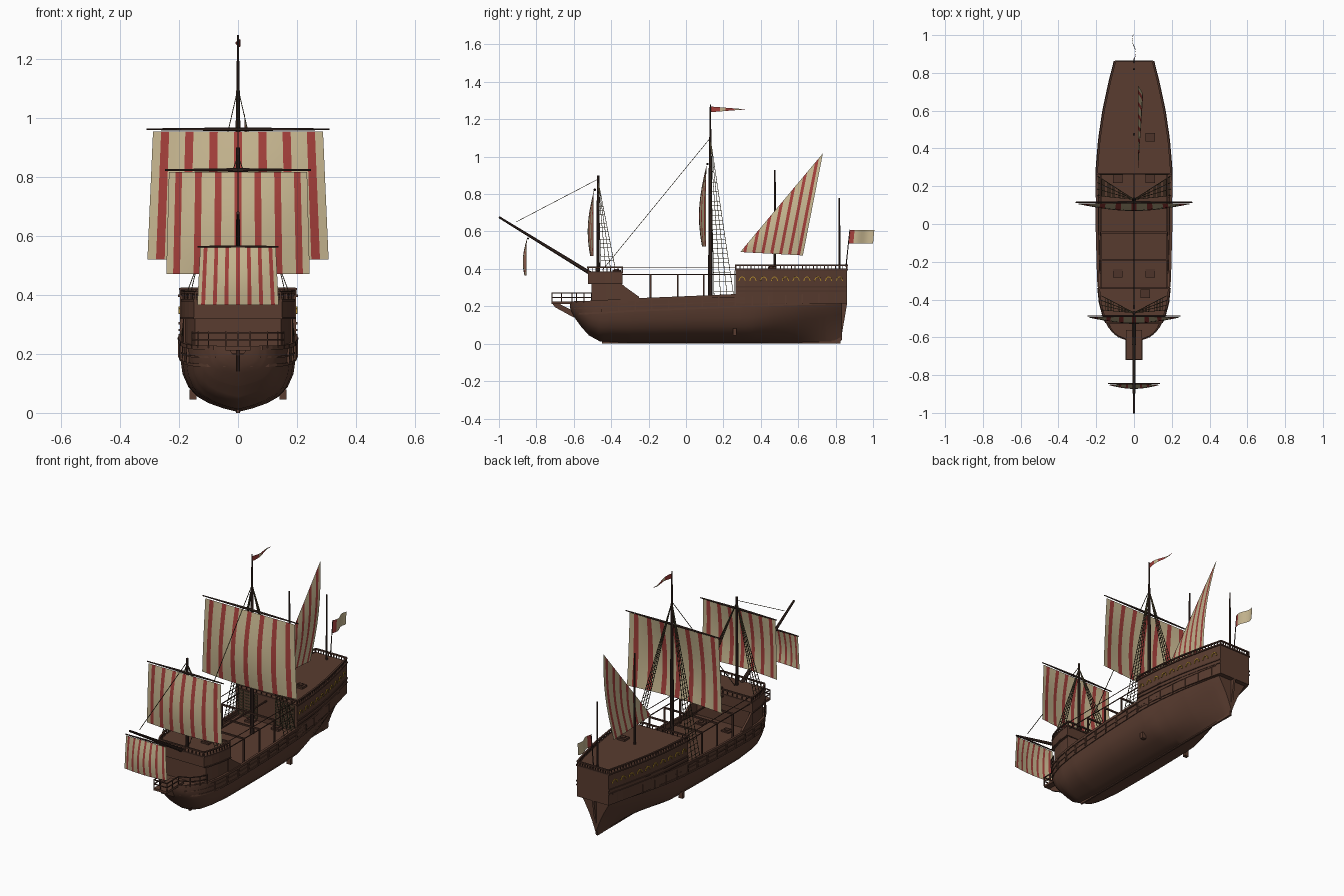
import bpy, bmesh, math
from mathutils import Vector

if "Cube" in bpy.data.objects:
    bpy.data.objects.remove(bpy.data.objects["Cube"])

def mat(name, *col):
    m = bpy.data.materials.new(name)
    m.diffuse_color = (*col, 1)
    m.use_nodes = True
    m.node_tree.nodes["Principled BSDF"].inputs["Base Color"].default_value = m.diffuse_color
    return m

WOOD = mat("brown_wood", 0.10, 0.045, 0.029)
TRIM = mat("trim_wood", 0.075, 0.034, 0.023)
DARK = mat("dark_wood", 0.045, 0.024, 0.018)
CREAM = mat("cream_canvas", 0.57, 0.47, 0.28)
RED = mat("red_canvas", 0.37, 0.05, 0.043)
GOLD = mat("gold_trim", 0.40, 0.23, 0.025)
ROPE = mat("olive_rope", 0.075, 0.06, 0.03)

# helpers
def lerp(tab, y, k=1):
    for a, b in zip(tab, tab[1:]):
        if y <= b[0]:
            return a[k] + (b[k] - a[k]) * max(0, (y - a[0]) / (b[0] - a[0]))
    return tab[-1][k]

def finish(bm, name, mats, smooth=False):
    bmesh.ops.recalc_face_normals(bm, faces=bm.faces[:])
    me = bpy.data.meshes.new(name)
    bm.to_mesh(me)
    bm.free()
    for m in mats:
        me.materials.append(m)
    ob = bpy.data.objects.new(name, me)
    bpy.context.collection.objects.link(ob)
    if smooth:
        bpy.ops.object.select_all(action='DESELECT')
        ob.select_set(True)
        bpy.context.view_layer.objects.active = ob
        bpy.ops.object.shade_smooth_by_angle(angle=math.radians(35))

def loft(bm, rings):
    vs = [[bm.verts.new(p) for p in r] for r in rings]
    n = len(vs[0])
    for a, b in zip(vs, vs[1:]):
        for i in range(n):
            bm.faces.new((a[i], a[(i + 1) % n], b[(i + 1) % n], b[i]))
    bm.faces.new(vs[0])
    bm.faces.new(vs[-1][::-1])

def bar(bm, a, b, r=0.004, r2=None, n=4):
    a, b = Vector(a), Vector(b)
    d = (b - a).normalized()
    u = d.cross(Vector((0, 0, 1)) if abs(d.z) < 0.9 else Vector((0, 1, 0))).normalized()
    v = d.cross(u)
    angs = [math.tau * (i + 0.5) / n for i in range(n)]
    loft(bm, [[p + (u * math.cos(t) + v * math.sin(t)) * q for t in angs]
              for p, q in ((a, r), (b, r if r2 is None else r2))])

def box(bm, x0, x1, y0, y1, z0, z1):
    loft(bm, [[(x0, y, z0), (x1, y, z0), (x1, y, z1), (x0, y, z1)] for y in (y0, y1)])

def steps(a, b, n):
    return [a + (b - a) * i / n for i in range(n + 1)]

# hull lines: half width, keel height and sheer height along the ship
WID = [(-.62, .025), (-.605, .07), (-.585, .10), (-.55, .13), (-.5, .155), (-.42, .177), (-.3, .19),
       (0, .198), (.3, .195), (.45, .182), (.6, .16), (.75, .128), (.86, .10)]
KEEL = [(-.62, .19), (-.60, .145), (-.56, .09), (-.52, .045), (-.46, .012), (-.3, .003), (.79, .003), (.835, .02)]
SHEER = [(-.62, .225), (-.5, .228), (-.3, .24), (0, .252), (.3, .265), (.86, .285)]
MID = [(0, 0), (.25, .05), (.5, .12), (.7, .21), (.85, .34), (.95, .52), (.99, .75), (1, 1)]
AFT = [(0, 0), (.1, .12), (.22, .25), (.38, .4), (.58, .55), (.8, .7), (.95, .85), (1, 1)]

def wide(y):
    return lerp(WID, y)

def section(y):
    w, k, s = wide(y), lerp(KEEL, y), lerp(SHEER, y)
    b = min(1, max(0, (y - .35) / .5))
    return [(w * (m[0] * (1 - b) + a[0] * b), k + (s - k) * (m[1] * (1 - b) + a[1] * b)) for m, a in zip(MID, AFT)]

def hull_x(y, z):
    return lerp([(p[1], p[0]) for p in section(y)], z)

def rail(bm, y0, y1, zf, h, t, off=0.0, n=24):
    """Strip along both sides: zf is a drop below the sheer (negative) or a height on the straight castle sides."""
    for s in (-1, 1):
        rings = []
        for y in steps(y0, y1, n):
            z = lerp(SHEER, y) + zf if zf < 0 else zf
            x = (hull_x(y, z) if zf < 0 else wide(y)) + off
            rings.append([(s * (x - t), y, z), (s * (x + t), y, z), (s * (x + t), y, z + h), (s * (x - t), y, z + h)])
        loft(bm, rings)

# hull with inset deck
bm = bmesh.new()
rings = []
for y in sorted(set(steps(-.62, .835, 48) + [p[0] for p in WID[:-1] + KEEL])):
    sec = section(y)
    w, z = sec[-1]
    half = sec[1:] + [(w * .95, z), (w * .94, z - .025)]
    rings.append([(0, y, sec[0][1])] + [(a, y, c) for a, c in half] + [(-a, y, c) for a, c in half[::-1]])
loft(bm, rings)
finish(bm, "hull", [WOOD], True)

# keel, rudder and bilge fins
bm = bmesh.new()
loft(bm, [[(x, .775, 0), (x, .825, .0), (x, .862, .22), (x, .83, .22)] for x in (-.006, .006)])
box(bm, -.005, .005, -.45, .79, 0, .012)
for s in (-1, 1):
    box(bm, s * .14, s * .165, .25, .27, .045, .08)
finish(bm, "keel_and_rudder", [WOOD])

# wales and ribs on the hull, shroud channels
bm = bmesh.new()
for drop, h, t in ((-.012, .014, .006), (-.07, .01, .005), (-.04, .006, .004)):
    rail(bm, -.6, .835, drop, h, t, n=50)
for s in (-1, 1):
    for y in steps(-.45, .8, 14):
        z = lerp(SHEER, y)
        x = hull_x(y, z - .03)
        box(bm, s * (x - .004), s * (x + .006), y - .004, y + .004, z - .065, z)
    box(bm, s * .18, s * .205, .14, .265, .248, .256)
finish(bm, "wales", [WOOD])

# aft castle
def block(bm, y0, y1, z0, z1, o, n):
    loft(bm, [[(-wide(y) - o, y, z0), (wide(y) + o, y, z0), (wide(y) + o, y, z1), (-wide(y) - o, y, z1)]
              for y in steps(y0, y1, n)])

bm = bmesh.new()
block(bm, .265, .862, .215, .40, .002, 12)
finish(bm, "aft_castle", [WOOD])

# forecastle with overhanging upper deck and sloped bulwarks
bm = bmesh.new()
block(bm, -.505, -.35, .2, .325, -.006, 4)
block(bm, -.525, -.34, .32, .385, .006, 4)
for s in (-1, 1):
    loft(bm, [[(s * (wide(y) - .012), y, .22), (s * wide(y), y, .22), (s * wide(y), y, z), (s * (wide(y) - .012), y, z)]
              for y, z in ((-.35, .325), (-.32, .30), (-.25, .25))])
finish(bm, "forecastle", [WOOD])

# castle rails, balusters and mouldings
bm = bmesh.new()
for y0, y1, z0, h in ((.265, .862, .40, .022), (-.525, -.34, .385, .026)):
    rail(bm, y0, y1, z0 + h - .006, .007, .005)
    rail(bm, y0, y1, z0 - .008, .009, .005, .003)
    for y in steps(y0 + .004, y1 - .004, round((y1 - y0) / .02)):
        for s in (-1, 1):
            bar(bm, (s * wide(y), y, z0), (s * wide(y), y, z0 + h), .003)
    for y in (y0, y1):
        w = wide(y)
        for z in (z0 + h - .006, z0 - .008):
            box(bm, -w, w, y - .004, y + .004, z, z + .008)
        for x in steps(-w, w, 12):
            bar(bm, (x, y, z0), (x, y, z0 + h), .003)
rail(bm, .265, .862, .30, .008, .004, .003)
rail(bm, .265, .862, .278, .006, .004, .003)
rail(bm, -.525, -.34, .318, .007, .004, .005)
finish(bm, "castle_rails", [TRIM])

# gold arch ornaments along the aft castle
bm = bmesh.new()
for y in steps(.30, .82, 9):
    for s in (-1, 1):
        pts = [(s * (wide(y + d) + .004), y + d, z) for d, z in
               ((-.017, .336), (-.011, .352), (0, .358), (.011, .352), (.017, .336))]
        for a, b in zip(pts, pts[1:]):
            bar(bm, a, b, .0034)
finish(bm, "gold_arches", [GOLD])

# beakhead platform, bracket and bow rail
bm = bmesh.new()
box(bm, -.042, .042, -.72, -.56, .212, .225)
loft(bm, [[(x, -.715, .215), (x, -.70, .195), (x, -.60, .14), (x, -.585, .165), (x, -.68, .215)] for x in (-.007, .007)])
finish(bm, "beakhead", [WOOD])
bm = bmesh.new()
half = [(.155, -.505), (.135, -.545), (.10, -.585), (.042, -.61), (.042, -.665), (.042, -.717), (0, -.717)]
for s in (-1, 1):
    for z in (.248, .272):
        for a, b in zip(half, half[1:]):
            bar(bm, (s * a[0], a[1], z), (s * b[0], b[1], z), .0035)
    for x, y in half:
        bar(bm, (s * x, y, .22), (s * x, y, .275), .0035)
finish(bm, "bow_rail", [TRIM])

# deck frames, ridge beam and hatches
bm = bmesh.new()
for y in (-.19, -.045, .095):
    for s in (-1, 1):
        bar(bm, (s * .17, y, .22), (s * .17, y, .37), .006)
    bar(bm, (-.175, y, .368), (.175, y, .368), .006)
bar(bm, (0, -.34, .37), (0, .27, .37), .005)
for s in (-1, 1):
    bar(bm, (s * .175, -.34, .37), (s * .175, .27, .37), .003)
    bar(bm, (s * .175, -.34, .41), (s * .18, .27, .41), .002)
finish(bm, "deck_frames", [TRIM])
bm = bmesh.new()
for x, y, z in ((-.085, .24, .236), (.085, .24, .236), (-.085, -.26, .213), (.085, -.26, .213), (.06, -.37, .383), (.085, .46, .40)):
    box(bm, x - .025, x + .025, y - .022, y + .022, z, z + .012)
    box(bm, x - .013, x + .013, y - .011, y + .011, z, z + .017)
finish(bm, "hatches", [TRIM])

# masts, bowsprit, yards and flagstaff
bm = bmesh.new()
for y, z0, z1, r in ((-.47, .21, .90, .010), (.13, .22, .98, .0125), (.475, .39, .93, .007), (.82, .39, .78, .006)):
    bar(bm, (0, y, z0), (0, y, z1), r, r * .65, 10)
bar(bm, (0, .13, .95), (0, .13, 1.28), .009, .003, 8)
bar(bm, (0, -.46, .345), (0, -1, .677), .012, .006, 8)
for y, z, h in ((-.487, .823, .247), (.115, .961, .31), (-.845, .563, .137)):
    for s in (-1, 1):
        bar(bm, (0, y, z), (s * h, y, z), .007 if h > .2 else .005, .003, 8)
bar(bm, (0, .855, .41), (0, .876, .61), .003, .002, 6)
finish(bm, "masts_and_yards", [DARK], True)

# striped sails: seven red stripes, each a third of its band
def cloth(name, fn, nu, nv, red=lambda i: i % 3 == 1):
    bm = bmesh.new()
    g = [[bm.verts.new(fn(i / nu, j / nv)) for j in range(nv + 1)] for i in range(nu + 1)]
    for i in range(nu):
        for j in range(nv):
            bm.faces.new((g[i][j], g[i + 1][j], g[i + 1][j + 1], g[i][j + 1])).material_index = int(red(i))
    bmesh.ops.remove_doubles(bm, verts=bm.verts[:], dist=1e-5)
    finish(bm, name, [CREAM, RED], True)

def square(y, z0, z1, w0, w1, belly):
    return lambda u, v: ((2 * u - 1) * (w1 + (w0 - w1) * v), y - .006 - belly * math.cos(3 * u - 1.5)
                         * math.sin(v * math.pi * .8), z1 + (z0 - z1) * v)

def lateen(u, v):
    tack, clew, peak = Vector((.022, .29, .49)), Vector((.03, .625, .472)), Vector((.022, .732, 1.018))
    p = tack.lerp(clew, u).lerp(tack.lerp(peak, u), v)
    p.x += .022 * math.sin(math.pi * v) * u
    return p

cloth("fore_sail", square(-.487, .47, .817, .243, .234, .033), 21, 8)
cloth("main_sail", square(.115, .52, .953, .307, .288, .04), 21, 8)
cloth("bowsprit_sail", square(-.845, .365, .56, .138, .128, .022), 21, 6)
cloth("lateen_sail", lateen, 21, 8)
cloth("pennant", lambda u, v: (.008 * math.sin(u * 6), .133 + .19 * u, 1.253 + (v - .5) * .03 * (1 - u)),
      12, 2, lambda i: i % 5 < 3)
cloth("stern_flag", lambda u, v: (.01 * math.sin(u * 6), .868 + .132 * u + .007 * v, .535 + .073 * v), 10, 2, lambda i: i < 2)

# stays, shrouds, ratlines and netting before the aft castle
bm = bmesh.new()
bar(bm, (0, -.47, .88), (0, -.91, .65), .002)
bar(bm, (0, .13, 1.10), (0, -.45, .39), .002)
for y, z, xb, zb, feet, n in ((.13, 1.10, .195, .255, (.15, .185, .22, .255), 24), (-.47, .87, .172, .41, (-.455, -.43, -.405, -.38), 15)):
    for s in (-1, 1):
        top, ends = Vector((0, y, z)), [Vector((s * xb, f, zb)) for f in feet]
        for e in ends:
            bar(bm, top, e, .002)
        for t in steps(.25, .97, n):
            bar(bm, top.lerp(ends[0], t), top.lerp(ends[-1], t), .0014)
for s in (-1, 1):
    for k in steps(0, 1, 8):
        bar(bm, (s * (.06 + .12 * k), .261, .25), (s * (.06 + .12 * k), .261, .39), .002)
        bar(bm, (s * .06, .261, .25 + .14 * k), (s * .18, .261, .25 + .14 * k), .002)
finish(bm, "rigging", [ROPE])
